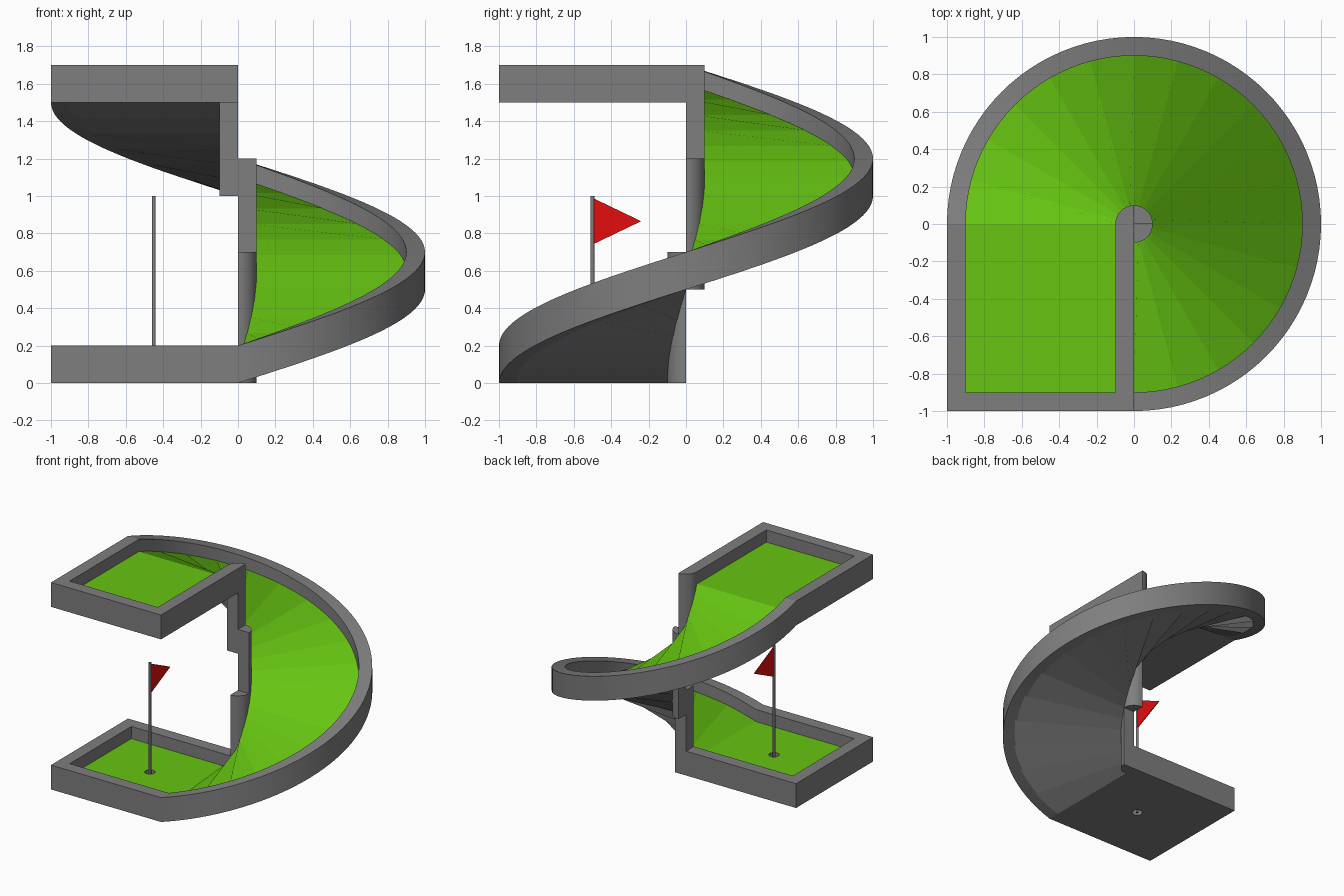
import bpy, bmesh, math

if "Cube" in bpy.data.objects:
    bpy.data.objects.remove(bpy.data.objects["Cube"])

START, END, RISE = math.radians(-90), math.radians(180), 1.5


def material(name, rgb):
    m = bpy.data.materials.new(name)
    m.use_nodes = True
    m.diffuse_color = (*rgb, 1)
    m.node_tree.nodes["Principled BSDF"].inputs["Base Color"].default_value = (*rgb, 1)
    return m


GREY = material("concrete grey", (0.21, 0.21, 0.21))
GREEN = material("turf green", (0.135, 0.56, 0.006))
RED = material("flag red", (0.76, 0.004, 0.004))


def finish(bm, name, mats, turf=False, smooth=False):
    """Turn a bmesh into an object; turf colours upward faces with slot 1."""
    bmesh.ops.recalc_face_normals(bm, faces=bm.faces)
    bm.normal_update()
    for f in bm.faces:
        f.material_index = 1 if turf and f.normal.z > 0.1 else 0
    me = bpy.data.meshes.new(name)
    bm.to_mesh(me)
    bm.free()
    ob = bpy.data.objects.new(name, me)
    bpy.context.collection.objects.link(ob)
    for m in mats:
        me.materials.append(m)
    if smooth:
        bpy.ops.object.select_all(action="DESELECT")
        ob.select_set(True)
        bpy.context.view_layer.objects.active = ob
        bpy.ops.object.shade_smooth_by_angle(angle=math.radians(30))
    return ob


def prism(name, outline, z0, z1, mats, **kw):
    """Extrude a flat outline from z0 up to z1."""
    bm = bmesh.new()
    face = bm.faces.new([bm.verts.new((x, y, z0)) for x, y in outline])
    ext = bmesh.ops.extrude_face_region(bm, geom=[face])
    top = [v for v in ext["geom"] if isinstance(v, bmesh.types.BMVert)]
    bmesh.ops.translate(bm, verts=top, vec=(0, 0, z1 - z0))
    return finish(bm, name, mats, **kw)


def spiral(name, r0, r1, height, steps, mats, **kw):
    """Sweep a rectangular section up the three-quarter turn."""
    bm = bmesh.new()
    rings = []
    for i in range(steps + 1):
        t = i / steps
        a = START + (END - START) * t
        z = RISE * t
        section = ((r0, z), (r1, z), (r1, z + height), (r0, z + height))
        rings.append([bm.verts.new((r * math.cos(a), r * math.sin(a), h)) for r, h in section])
    for a, b in zip(rings, rings[1:]):
        for k in range(4):
            n = (k + 1) % 4
            bm.faces.new((a[k], a[n], b[n], b[k]))
    bm.faces.new(rings[0])
    bm.faces.new(rings[-1])
    return finish(bm, name, mats, **kw)


def circle(cx, cy, r, n):
    return [(cx + r * math.cos(2 * math.pi * i / n), cy + r * math.sin(2 * math.pi * i / n))
            for i in range(n)]


def swap(points):
    return [(y, x) for x, y in points]


# Platform kerbs and turf floors; the lower one is the upper one mirrored diagonally
kerb = [(-1, 0), (-1, -1), (0, -1), (0, 0), (-0.1, 0), (-0.1, -0.9), (-0.9, -0.9), (-0.9, 0)]
floor = [(-0.9, 0), (-0.9, -0.9), (-0.1, -0.9), (-0.1, 0)]
prism("upper_kerb", kerb, RISE, RISE + 0.2, [GREY])
prism("upper_floor", floor, RISE, RISE + 0.1, [GREY, GREEN], turf=True)
prism("lower_kerb", swap(kerb), 0, 0.2, [GREY])
lower_floor = prism("lower_floor", swap(floor), 0, 0.1, [GREY, GREEN], turf=True)

# Spiral ramp and its outer wall
spiral("ramp_floor", 0.09, 0.92, 0.1, 18, [GREY, GREEN], turf=True)
spiral("ramp_outer_wall", 0.9, 1.0, 0.2, 72, [GREY], smooth=True)

# Centre post: three stepped quarter columns
for q in range(3):
    arc = [START + math.pi / 2 * (q + i / 10) for i in range(11)]
    wedge = [(0, 0)] + [(0.1 * math.cos(a), 0.1 * math.sin(a)) for a in arc]
    prism(f"centre_post_{q + 1}", wedge, q * 0.5, q * 0.5 + 0.7, [GREY], smooth=True)

# Hole cut through the lower floor
FX, FY = -0.45, -0.5
cutter = prism("hole_cutter", circle(FX, FY, 0.04, 16), -0.1, 0.3, [GREY])
cutter.hide_render = True
cut = lower_floor.modifiers.new("hole", "BOOLEAN")
cut.operation, cut.solver, cut.object = "DIFFERENCE", "EXACT", cutter
bpy.context.view_layer.objects.active = lower_floor
bpy.ops.object.modifier_apply(modifier="hole")
bpy.data.objects.remove(cutter)

# Flag pole and pennant
prism("flag_pole", circle(FX, FY, 0.01, 16), 0, 1.0, [GREY], smooth=True)
bm = bmesh.new()
tri = [(FY, 0.99), (FY, 0.74), (FY + 0.26, 0.865)]
face = bm.faces.new([bm.verts.new((FX - 0.003, y, z)) for y, z in tri])
ext = bmesh.ops.extrude_face_region(bm, geom=[face])
bmesh.ops.translate(bm, vec=(0.006, 0, 0),
                    verts=[v for v in ext["geom"] if isinstance(v, bmesh.types.BMVert)])
finish(bm, "flag", [RED])
